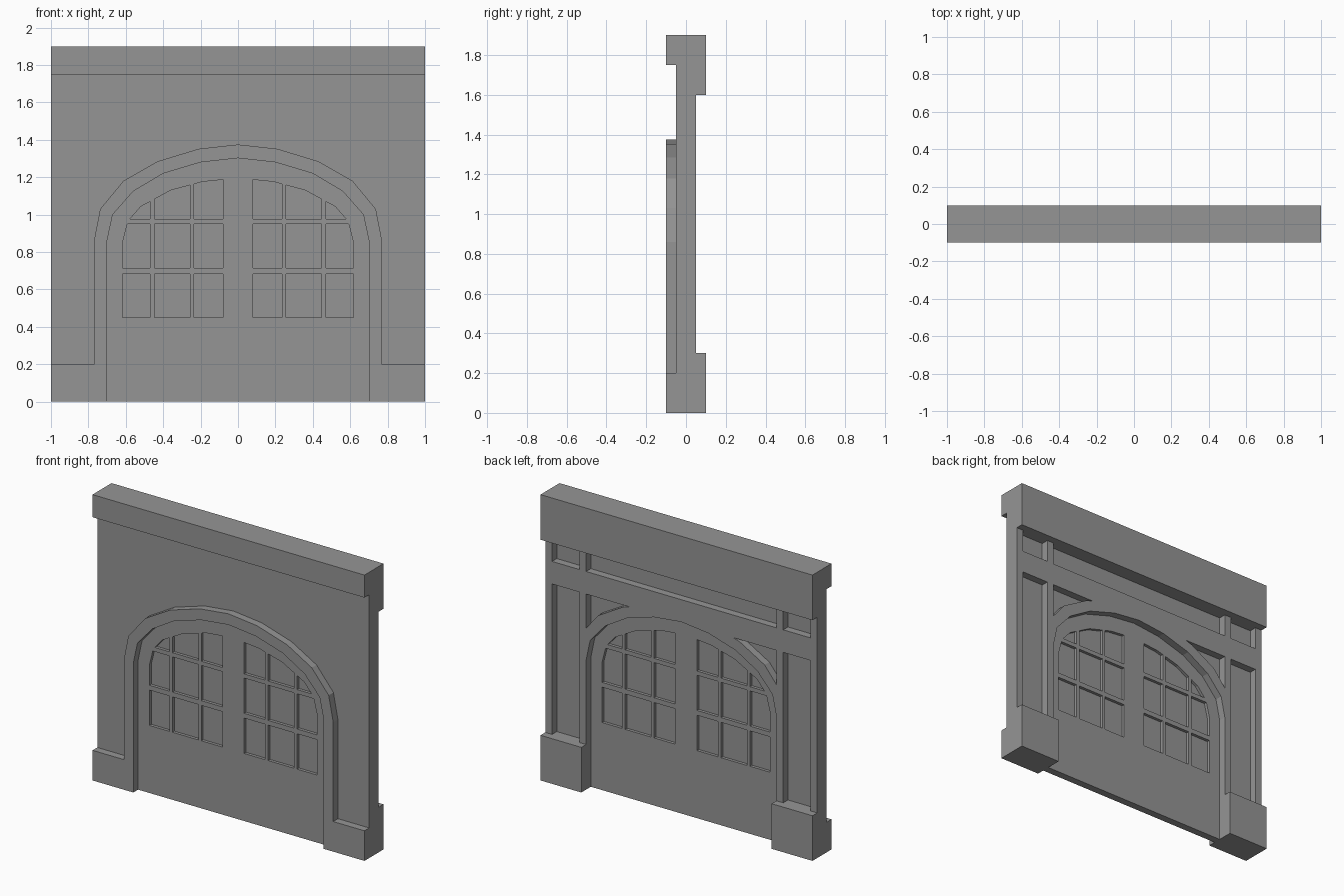
import bpy, bmesh
from mathutils import Matrix

cube = bpy.data.objects.get("Cube")
if cube:
    bpy.data.objects.remove(cube, do_unlink=True)

stone = bpy.data.materials.new("plain grey")
stone.use_nodes = True
GREY = (0.3, 0.3, 0.3, 1)
stone.diffuse_color = GREY
stone.node_tree.nodes["Principled BSDF"].inputs["Base Color"].default_value = GREY


def add_object(name, mesh):
    mesh.materials.clear()
    mesh.materials.append(stone)
    for p in mesh.polygons:
        p.use_smooth = False
        p.material_index = 0
    ob = bpy.data.objects.new(name, mesh)
    bpy.context.collection.objects.link(ob)
    return ob


def box(name, x, y, z):
    """Box from three (low, high) ranges."""
    bm = bmesh.new()
    bmesh.ops.create_cube(bm, size=1)
    for v in bm.verts:
        v.co = [r[0] if c < 0 else r[1] for c, r in zip(v.co, (x, y, z))]
    mesh = bpy.data.meshes.new(name)
    bm.to_mesh(mesh)
    bm.free()
    return add_object(name, mesh)


def plate(name, outlines, y0, y1):
    """Extrude (x, z) outlines from y0 to y1; inner outlines become holes."""
    curve = bpy.data.curves.new(name, 'CURVE')
    curve.dimensions = '2D'
    curve.fill_mode = 'BOTH'
    curve.extrude = (y1 - y0) / 2
    for points in outlines:
        spline = curve.splines.new('POLY')
        spline.points.add(len(points) - 1)
        for sp, (x, z) in zip(spline.points, points):
            sp.co = (x, z, 0, 1)
        spline.use_cyclic_u = True
    temp = bpy.data.objects.new(name + "_outline", curve)
    bpy.context.collection.objects.link(temp)
    graph = bpy.context.evaluated_depsgraph_get()
    mesh = bpy.data.meshes.new_from_object(temp.evaluated_get(graph))
    bpy.data.objects.remove(temp, do_unlink=True)
    mesh.name = name
    bm = bmesh.new()
    bm.from_mesh(mesh)
    bmesh.ops.remove_doubles(bm, verts=bm.verts, dist=1e-5)
    turn = Matrix.Translation((0, (y0 + y1) / 2, 0)) @ Matrix.Rotation(1.5707963, 4, 'X')
    bmesh.ops.transform(bm, matrix=turn, verts=bm.verts)
    bmesh.ops.recalc_face_normals(bm, faces=bm.faces)
    bm.to_mesh(mesh)
    bm.free()
    return add_object(name, mesh)


def rect(x0, x1, z0, z1):
    return [(x0, z0), (x1, z0), (x1, z1), (x0, z1)]


def flip(points):
    return [(-x, z) for x, z in points]


def full_arch(half):
    """Half arch running from the right foot to the crown, made whole."""
    return half + flip(half[-2::-1])


def interpolate(value, pairs):
    pairs = sorted(pairs)
    if value <= pairs[0][0]:
        return pairs[0][1]
    for (a, fa), (b, fb) in zip(pairs, pairs[1:]):
        if value <= b:
            return fa + (fb - fa) * (value - a) / (b - a)
    return pairs[-1][1]


# Arch profiles, right foot to crown
outer = [(0.77, 0), (0.77, 0.86), (0.737, 1.03), (0.613, 1.18), (0.43, 1.285), (0.21, 1.352), (0, 1.375)]
inner = [(0.70, 0), (0.70, 0.86), (0.67, 1.0), (0.56, 1.125), (0.40, 1.22), (0.20, 1.28), (0, 1.302)]
glazing = [(0.617, 0.85), (0.588, 0.965), (0.52, 1.043), (0.36, 1.13), (0.19, 1.176), (0, 1.195)]


def pane(x0, x1, z0, z1):
    """Window pane cell trimmed by the glazing arch."""
    def width_at(z):
        return interpolate(z, [(b, a) for a, b in glazing])
    x1 = min(x1, width_at(z0))
    xs = {x0, x1} | {x for x, z in glazing if x0 < x < x1}
    if x0 < width_at(z1) < x1:
        xs.add(width_at(z1))
    top = [(x, min(z1, interpolate(x, glazing))) for x in sorted(xs, reverse=True)]
    points = [(x0, z0), (x1, z0)] + top
    return [p for i, p in enumerate(points) if abs(p[0] - points[i - 1][0]) + abs(p[1] - points[i - 1][1]) > 1e-4]


# Wall and door slab with pane openings
columns = [(0.08, 0.235), (0.257, 0.447), (0.47, 0.617)]
rows = [(0.449, 0.684), (0.716, 0.95), (0.978, 1.3)]
panes = [pane(*c, *r) for c in columns for r in rows]
plate("wall_and_door", [rect(-1, 1, 0, 1.8)] + panes + [flip(p) for p in panes], -0.05, 0)

# Front arch moulding
plate("front_arch", [full_arch(outer) + full_arch(inner)[::-1]], -0.1, -0.05)

# Back framing: posts, rail, arch and corner braces in one cut plate
spandrel = [(0.70, 1.3), (0.70, 1.073), outer[3], outer[4], (0.38, 1.3)]
side_holes = [rect(0.75, 0.95, 0.2, 1.3), rect(0.75, 0.95, 1.45, 1.65), spandrel]
frame = [(1, 0)] + full_arch(inner) + [(-1, 0), (-1, 1.7), (1, 1.7)]
plate("back_frame", [frame, rect(-0.7, 0.7, 1.45, 1.65)] + side_holes + [flip(h) for h in side_holes], 0, 0.05)

# Top beam
box("front_beam", (-1, 1), (-0.1, 0), (1.75, 1.9))
box("back_beam", (-1, 1), (0, 0.1), (1.6, 1.9))

# Plinths and glass on each side
for side, s in (("left", 1), ("right", -1)):
    def span(a, b):
        return tuple(sorted((a * s, b * s)))
    box(side + "_front_plinth", span(0.77, 1), (-0.1, 0), (0, 0.2))
    box(side + "_back_plinth", span(0.7, 1), (0, 0.1), (0, 0.3))
    box(side + "_glass", span(0.06, 0.64), (-0.03, -0.02), (0.43, 1.21))
